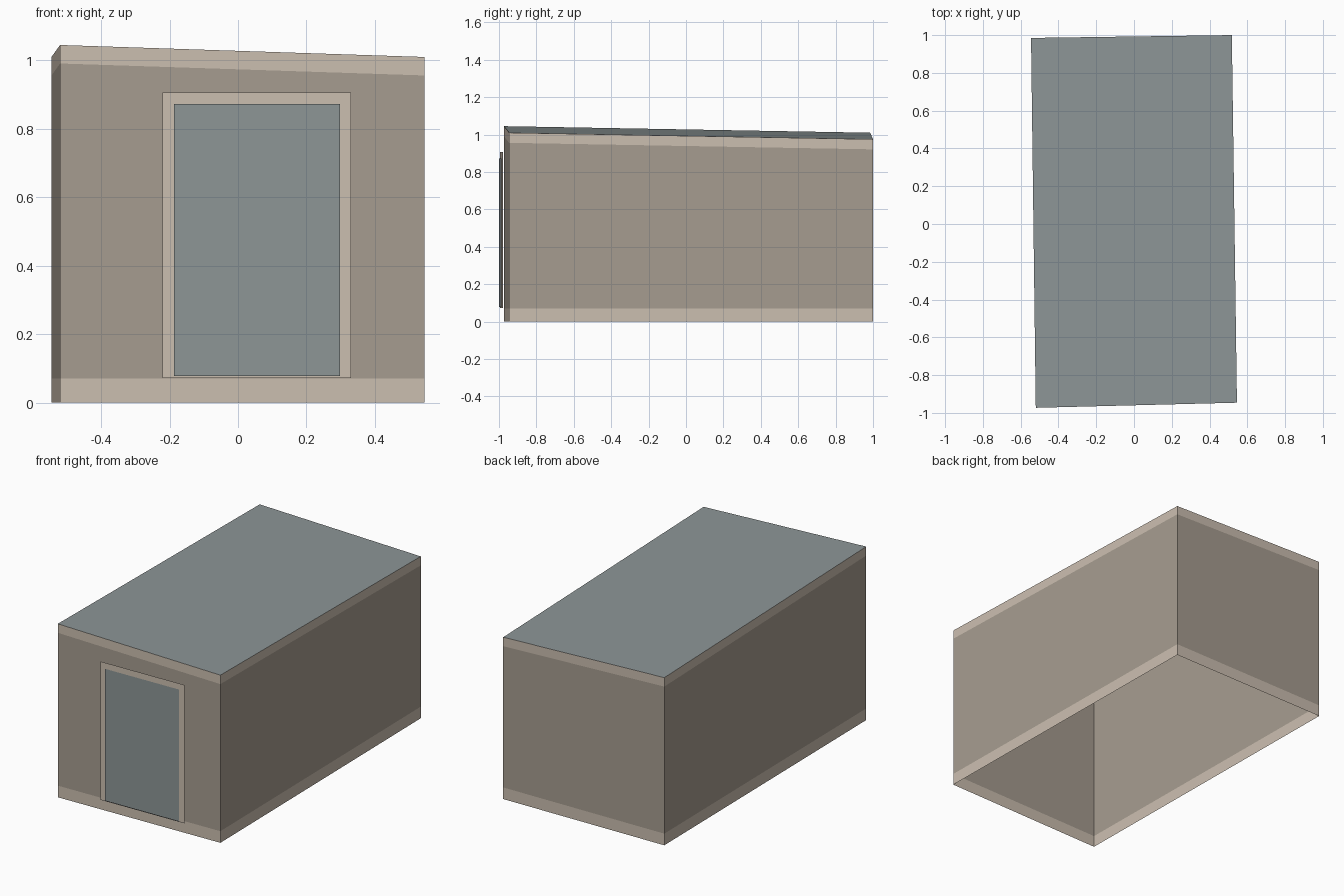
import bpy
from mathutils import Vector

cube = bpy.data.objects.get("Cube")
if cube:
    bpy.data.objects.remove(cube, do_unlink=True)


def material(name, rgb):
    m = bpy.data.materials.new(name)
    m.use_nodes = True
    m.diffuse_color = (*rgb, 1)
    m.node_tree.nodes["Principled BSDF"].inputs["Base Color"].default_value = (*rgb, 1)
    return m


plaster = material("wall plaster", (0.385, 0.335, 0.28))
trim = material("pale trim", (0.6, 0.52, 0.435))
slate = material("blue grey", (0.268, 0.305, 0.309))


def build(name, verts, faces, mats):
    mesh = bpy.data.meshes.new(name)
    mesh.from_pydata(verts, [], faces)
    for m in mats:
        mesh.materials.append(m)
    obj = bpy.data.objects.new(name, mesh)
    bpy.context.collection.objects.link(obj)
    return obj


# Eaves corners, counter-clockwise from the front
eaves = [Vector(c) for c in ((-0.52, -0.973, 1.045), (0.545, -0.946, 1.01),
                             (0.518, 1.0, 0.975), (-0.545, 0.985, 1.01))]
BASE, CORNICE = 0.07, 0.054

# Open-bottomed wall shell: base band, plaster, sloping cornice band
rings = [
    [(c.x, c.y, 0) for c in eaves],
    [(c.x, c.y, BASE) for c in eaves],
    [(c.x, c.y, c.z - CORNICE) for c in eaves],
    [tuple(c) for c in eaves],
]
verts = [v for ring in rings for v in ring]
faces = [(4 * r + i, 4 * r + (i + 1) % 4, 4 * r + 4 + (i + 1) % 4, 4 * r + 4 + i)
         for r in range(3) for i in range(4)]
walls = build("walls", verts, faces, [plaster, trim])
for poly in walls.data.polygons:
    poly.material_index = 0 if poly.index // 4 == 1 else 1

# Tilted flat roof
build("roof", [tuple(c) for c in eaves], [(0, 1, 2, 3)], [slate])


# Flat panels standing just off the front wall
def front_panel(name, x0, x1, z0, z1, offset, mat):
    a, b = eaves[0], eaves[1]

    def y(x):
        return a.y + (b.y - a.y) * (x - a.x) / (b.x - a.x) - offset

    build(name, [(x0, y(x0), z0), (x1, y(x1), z0), (x1, y(x1), z1), (x0, y(x0), z1)],
          [(0, 1, 2, 3)], [mat])


front_panel("door_frame", -0.22, 0.33, 0.072, 0.906, 0.028, trim)
front_panel("door", -0.187, 0.298, 0.078, 0.873, 0.035, slate)
